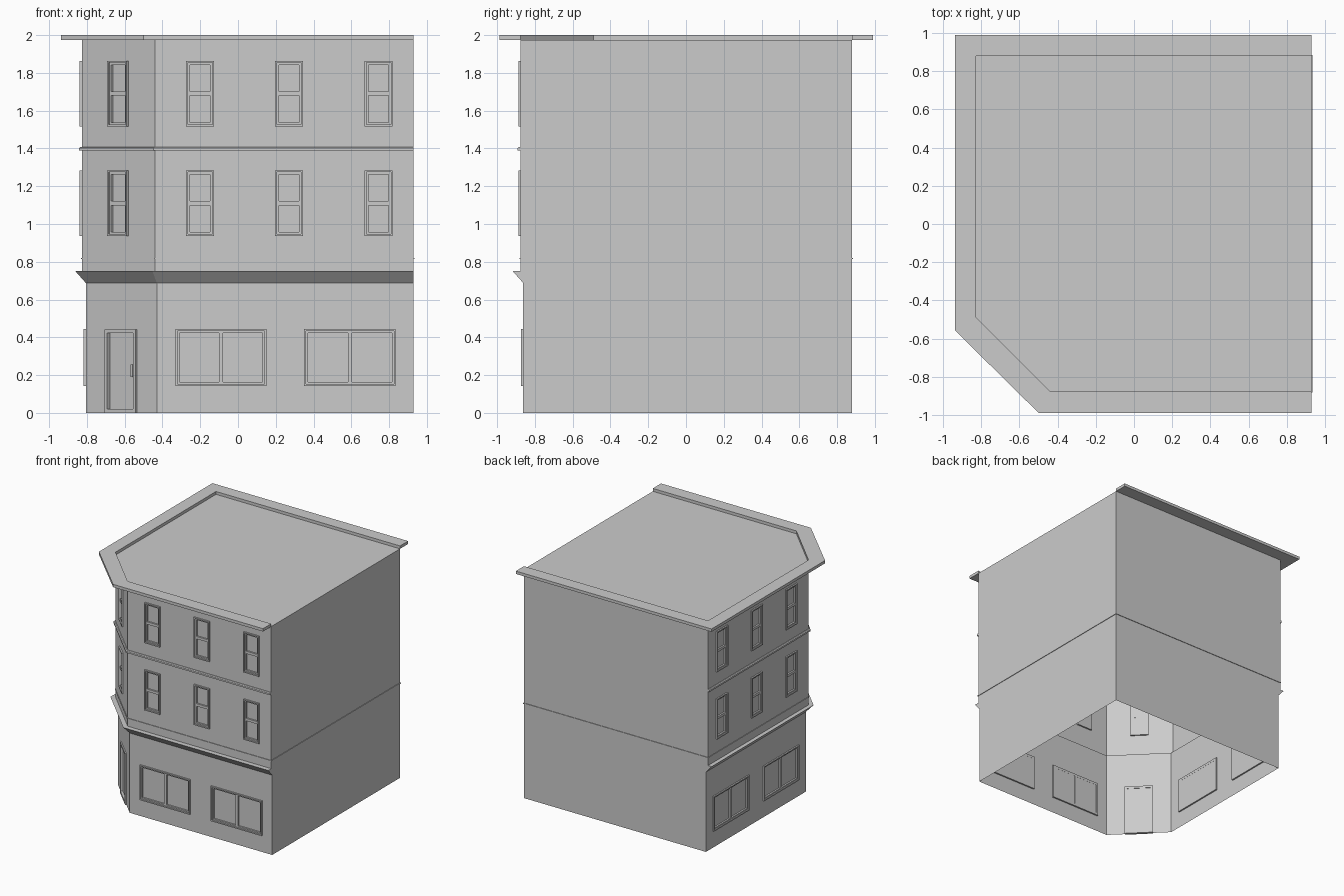
import bpy, bmesh
from mathutils import Vector

if "Cube" in bpy.data.objects:
    bpy.data.objects.remove(bpy.data.objects["Cube"])

UPPER = [(.93, -.876), (-.44, -.876), (-.826, -.49), (-.826, .88), (.93, .88)]
GROUND = [(.93, -.862), (-.43, -.862), (-.806, -.486), (-.806, .88), (.93, .88)]
Z_SPLIT, Z_ROOF = .75, 1.975


def finish(bm, name):
    mesh = bpy.data.meshes.new(name)
    bm.to_mesh(mesh)
    bm.free()
    bpy.context.collection.objects.link(bpy.data.objects.new(name, mesh))


def face(bm, pts):
    return bm.faces.new([bm.verts.new(p) for p in pts])


def loft(bm, rows, closed):
    """Solid band: rows are the profile corners, each traced along the path."""
    v = [[bm.verts.new(p) for p in r] for r in rows]
    m, n, faces = len(v), len(v[0]), []
    for i in range(m):
        a, b = v[i], v[(i + 1) % m]
        for j in range(n if closed else n - 1):
            k = (j + 1) % n
            faces.append(bm.faces.new((a[j], a[k], b[k], b[j])))
    if not closed:
        faces += [bm.faces.new([r[0] for r in v]), bm.faces.new([r[-1] for r in v])]
    bmesh.ops.recalc_face_normals(bm, faces=faces)


def offset(path, d, closed=False):
    """Mitred outward offset of a clockwise path."""
    pts = [Vector(p) for p in path]
    n, out = len(pts), []
    for i, p in enumerate(pts):
        ns = []
        for a, b in ((i - 1, i), (i, i + 1)):
            if closed or (a >= 0 and b < n):
                t = (pts[b % n] - pts[a % n]).normalized()
                ns.append(Vector((-t.y, t.x)))
        s = (ns[0] + ns[-1]).normalized()
        out.append(p + s * (d / s.dot(ns[0])))
    return out


def at(path, z):
    return [(p[0], p[1], z) for p in path]


def band(name, path, profile, closed=False):
    bm = bmesh.new()
    loft(bm, [at(offset(path, d, closed), z) for d, z in profile], closed)
    finish(bm, name)


def wall_frame(p0, p1):
    """Maps (along wall, height, outward depth) to world space."""
    a, b = Vector(p0), Vector(p1)
    t = (b - a).normalized()
    n = Vector((-t.y, t.x))
    return (lambda u, z, d=0: (*(a + t * u + n * d), z)), (b - a).length


def quad(bm, P, u0, u1, z0, z1, d=0):
    face(bm, [P(u0, z0, d), P(u0, z1, d), P(u1, z1, d), P(u1, z0, d)])


def wall(name, P, length, z0, z1, holes):
    """Single-skin wall with rectangular openings."""
    us = sorted({0, length, *(u for h in holes for u in h[:2])})
    zs = sorted({z0, z1, *(z for h in holes for z in h[2:])})
    bm = bmesh.new()
    for a, b in zip(us, us[1:]):
        for c, e in zip(zs, zs[1:]):
            u, z = (a + b) / 2, (c + e) / 2
            if not any(h[0] < u < h[1] and h[2] < z < h[3] for h in holes):
                quad(bm, P, a, b, c, e)
    bmesh.ops.remove_doubles(bm, verts=bm.verts, dist=1e-5)
    finish(bm, name)


def ring(bm, P, r, w, d0, d1):
    def rect(i, d):
        u0, u1, z0, z1 = r[0] + i, r[1] - i, r[2] + i, r[3] - i
        return [P(u0, z0, d), P(u0, z1, d), P(u1, z1, d), P(u1, z0, d)]
    loft(bm, [rect(0, d0), rect(0, d1), rect(w, d1), rect(w, d0)], True)


def window(name, P, r, sash_window):
    """Outer casing plus two framed panes, stacked or side by side."""
    bm = bmesh.new()
    ring(bm, P, r, .01, -.013, .012)
    u0, u1, z0, z1 = r[0] + .01, r[1] - .01, r[2] + .01, r[3] - .01
    um, zm = (u0 + u1) / 2, (z0 + z1) / 2
    panes = [(u0, u1, z0, zm), (u0, u1, zm, z1)] if sash_window else \
            [(u0, um, z0, z1), (um, u1, z0, z1)]
    for p in panes:
        ring(bm, P, p, .011, -.013, .002)
    quad(bm, P, u0, u1, z0, z1, -.012)
    finish(bm, name)


# Openings along the front wall; the left wall mirrors them
upper_rows = [(.936, 1.284), (1.516, 1.864)]
front_centres = [.185, .66, 1.13]
shop_spans = [(.095, .58), (.78, 1.26)]
sides = ["front", "corner", "left"]

for i, side in enumerate(sides):
    # Upper storeys
    P, L = wall_frame(UPPER[i], UPPER[i + 1])
    centres = [front_centres, [L / 2], [L - c for c in front_centres]][i]
    holes = [(c - .074, c + .074, a, b) for c in centres for a, b in upper_rows]
    wall(side + "_upper_wall", P, L, Z_SPLIT, Z_ROOF, holes)
    for k, h in enumerate(holes):
        window(f"{side}_sash_window_{k + 1}", P, h, True)

    # Ground storey
    P, L = wall_frame(GROUND[i], GROUND[i + 1])
    if side == "corner":
        door = (L / 2 - .116, L / 2 + .116, 0, .442)
        wall("corner_ground_wall", P, L, 0, Z_SPLIT, [door])
        bm = bmesh.new()
        ring(bm, P, door, .02, -.014, .01)
        quad(bm, P, door[0], door[1], 0, door[3], -.01)
        finish(bm, "door")
        bm = bmesh.new()
        a, b = door[0] + .026, door[0] + .04
        loft(bm, [[P(u, z, d) for z in (.19, .255)]
                  for u, d in ((a, -.01), (a, .006), (b, .006), (b, -.01))], False)
        finish(bm, "door_handle")
    else:
        spans = shop_spans if i == 0 else [(L - b, L - a) for a, b in shop_spans]
        holes = [(a, b, .142, .443) for a, b in spans]
        wall(side + "_ground_wall", P, L, 0, Z_SPLIT, holes)
        for k, h in enumerate(holes):
            window(f"{side}_shop_window_{k + 1}", P, h, False)

# Plain back and right walls
for name, i in (("back", 3), ("right", 4)):
    for level, path, z0, z1 in (("ground", GROUND, 0, Z_SPLIT), ("upper", UPPER, Z_SPLIT, Z_ROOF)):
        P, L = wall_frame(path[i], path[(i + 1) % 5])
        wall(f"{name}_{level}_wall", P, L, z0, z1, [])

# Roof deck
bm = bmesh.new()
face(bm, at(reversed(UPPER), Z_ROOF))
finish(bm, "roof")

# Overhanging cornice, open on the right side
outer = [(.93, -.988), (-.50, -.988), (-.937, -.557), (-.937, .99), (.93, .99)]
bm = bmesh.new()
loft(bm, [at(UPPER, 1.975), at(outer, 1.975), at(outer, 2), at(UPPER, 2)], False)
finish(bm, "cornice")

# Sloped ledge over the shopfront, floor band, thin belt line
band("shopfront_ledge", GROUND[:4], [(0, .688), (.055, Z_SPLIT), (0, Z_SPLIT)])
band("floor_band", UPPER[:4], [(0, 1.388), (.015, 1.388), (.015, 1.402), (.008, 1.408), (0, 1.408)])
band("belt_line", UPPER, [(0, .814), (.005, .814), (.005, .821), (0, .821)], True)
